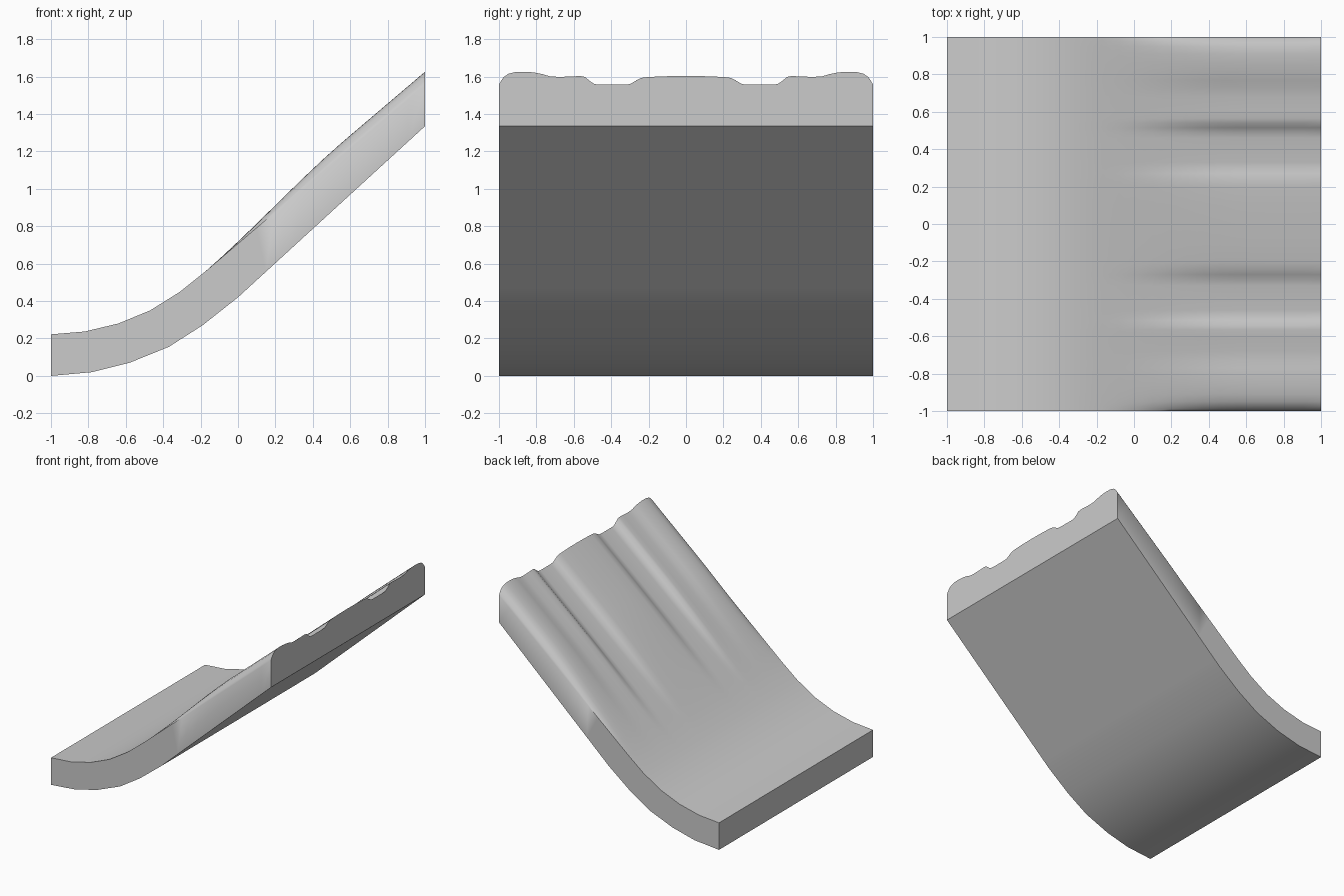
import bpy, bmesh, math

if "Cube" in bpy.data.objects:
    bpy.data.objects.remove(bpy.data.objects["Cube"])

# Curved foot of the ramp: matching (x, z) stations for upper and lower surfaces
TOP = [(-1, .222), (-.82, .237), (-.64, .28), (-.47, .35), (-.31, .45), (-.17, .562)]
BOTTOM = [(-1, 0), (-.78, .02), (-.58, .07), (-.37, .155), (-.19, .27), (0, .42)]
TOP_END, BOTTOM_END = (1, 1.557), (1, 1.335)

# Ridge heights across half of the width: (distance from centre, height)
RIDGES = [(0, .046), (.1, .045), (.2, .041), (.24, .036), (.27, .02), (.30, .003),
          (.33, 0), (.46, 0), (.49, .003), (.515, .02), (.54, .041), (.565, .046),
          (.61, .044), (.68, .041), (.73, .045), (.77, .057), (.81, .065), (.86, .069),
          (.91, .068), (.95, .058), (.975, .04), (.99, .018), (1, 0)]


def on_line(a, b, x):
    t = (x - a[0]) / (b[0] - a[0])
    return (x, a[1] + t * (b[1] - a[1]))


def fade(x):
    t = min(max((x + .2) / .78, 0), 1)
    return t * t * (3 - 2 * t)


# Straight upper run: ease to upright stations, then continue to the end
stations = list(zip(TOP, BOTTOM))
pairs = [(-.17 + .09 * i, .05 * i) for i in range(1, 5)]
pairs += [(.19 + .81 * i / 9, .2 + .8 * i / 9) for i in range(1, 10)]
for xt, xb in pairs:
    stations.append((on_line(TOP[-1], TOP_END, xt), on_line(BOTTOM[-1], BOTTOM_END, xb)))

across = [(-y, h) for y, h in reversed(RIDGES[1:])] + RIDGES

# Skin the cross-sections into one closed slab
bm = bmesh.new()
rings = []
for (xt, zt), (xb, zb) in stations:
    ring = [bm.verts.new((xt, y, zt + h * fade(xt))) for y, h in across]
    ring += [bm.verts.new((xb, 1, zb)), bm.verts.new((xb, -1, zb))]
    rings.append(ring)
for a, b in zip(rings, rings[1:]):
    for i in range(len(a)):
        j = (i + 1) % len(a)
        bm.faces.new((a[i], a[j], b[j], b[i]))
ends = [bm.faces.new(rings[0]), bm.faces.new(rings[-1])]
bmesh.ops.recalc_face_normals(bm, faces=bm.faces)

mesh = bpy.data.meshes.new("ridged_ramp")
bm.to_mesh(mesh)
bm.free()
ramp = bpy.data.objects.new("ridged_ramp", mesh)
bpy.context.collection.objects.link(ramp)

grey = bpy.data.materials.new("plain grey")
grey.diffuse_color = (.6, .6, .6, 1)
grey.use_nodes = True
grey.node_tree.nodes["Principled BSDF"].inputs["Base Color"].default_value = grey.diffuse_color
mesh.materials.append(grey)

# Smooth surface, crisp side edges low down and crisp end faces
bpy.context.view_layer.objects.active = ramp
ramp.select_set(True)
bpy.ops.object.shade_smooth_by_angle(angle=math.radians(55))
last = len(rings[0])
total = len(mesh.vertices)
for e in mesh.edges:
    a, b = e.vertices
    if max(a, b) < last or min(a, b) >= total - last:
        e.use_edge_sharp = True
